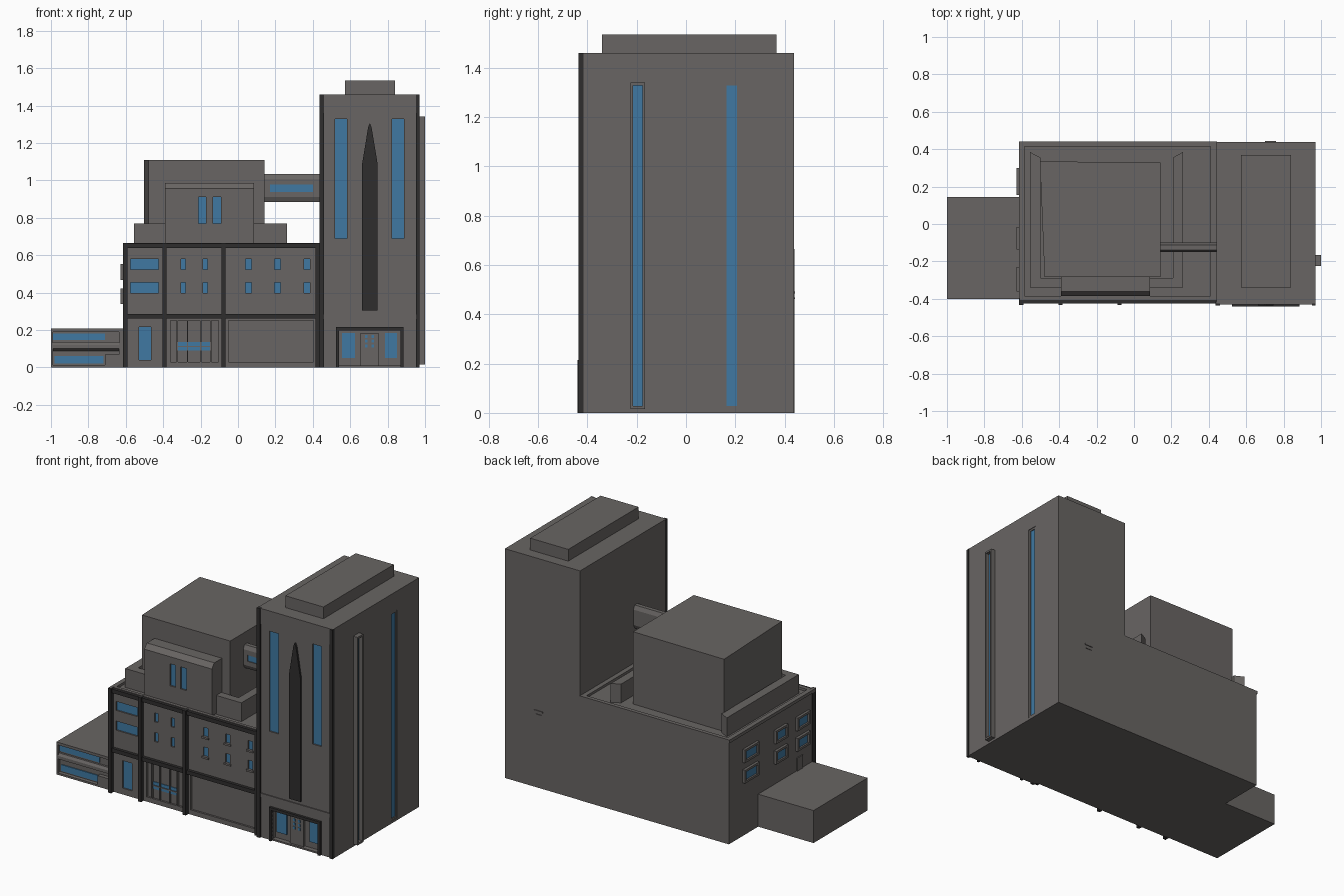
import bpy, bmesh
from mathutils import Vector


def mat(name, col):
    m = bpy.data.materials.new(name)
    m.diffuse_color = (*col, 1)
    return m


WALL = mat("wall_grey", (0.14, 0.13, 0.125))
DARK = mat("dark_trim", (0.028, 0.027, 0.027))
BLUE = mat("blue_glass", (0.05, 0.19, 0.36))


def make(name, bm, material):
    bmesh.ops.recalc_face_normals(bm, faces=bm.faces)
    me = bpy.data.meshes.new(name)
    bm.to_mesh(me)
    bm.free()
    ob = bpy.data.objects.new(name, me)
    me.materials.append(material)
    bpy.context.collection.objects.link(ob)
    return ob


def boxes(name, lst, material=WALL):
    """One object from boxes given as (x0, x1, y0, y1, z0, z1)."""
    bm = bmesh.new()
    for x0, x1, y0, y1, z0, z1 in lst:
        vs = bmesh.ops.create_cube(bm, size=1)["verts"]
        for v in vs:
            v.co = Vector(((x0 + x1) / 2 + v.co.x * (x1 - x0),
                           (y0 + y1) / 2 + v.co.y * (y1 - y0),
                           (z0 + z1) / 2 + v.co.z * (z1 - z0)))
    return make(name, bm, material)


def prism(name, pts, axis, a, b, material=WALL):
    """Extrude a 2D outline along axis 0, 1 or 2 from a to b."""
    bm = bmesh.new()

    def put(p, d):
        c = list(p)
        c.insert(axis, d)
        return bm.verts.new(c)
    f = bm.faces.new([put(p, a) for p in pts])
    ext = bmesh.ops.extrude_face_region(bm, geom=[f])["geom"]
    for v in ext:
        if isinstance(v, bmesh.types.BMVert):
            v.co[axis] = b
    return make(name, bm, material)


def cut(ob, lst):
    cutter = boxes("cutter", lst)
    cutter.hide_render = True
    mod = ob.modifiers.new("cut", "BOOLEAN")
    mod.operation, mod.object, mod.solver = "DIFFERENCE", cutter, "EXACT"
    bpy.context.view_layer.objects.active = ob
    bpy.ops.object.modifier_apply(modifier=mod.name)
    bpy.data.objects.remove(cutter)


def front_windows(ob, name, y, rects, depth=0.012):
    """Recess windows (x0, x1, z0, z1) in a front wall at y and glaze them."""
    cut(ob, [(a, b, y - .02, y + depth, c, d) for a, b, c, d in rects])
    boxes(name, [(a, b, y + depth - .003, y + depth + .004, c, d)
                 for a, b, c, d in rects], BLUE)


# Main hall with shallow roof parapet and ground floor panels
F = -0.405
hall = boxes("main_hall", [(-.61, .445, F, .44, 0, .665)])
cut(hall, [(-.585, .41, -.385, .415, .65, .8)])
cut(hall, [(-.36, -.105, -.5, F + .012, .03, .25),
           (-.05, .405, -.5, F + .012, .03, .25)])
rows = ((.397, .455), (.523, .58))
front_windows(hall, "hall_windows", F,
              [(-.575, -.425, *r) for r in rows]
              + [(x - .012, x + .012, *r) for r in rows for x in (-.292, -.175)]
              + [(x - .016, x + .016, *r) for r in rows for x in (.055, .212, .37)]
              + [(-.53, -.465, .04, .215)])
boxes("shop_window", [(-.32, -.15, F + .008, F + .016, .09, .135)], BLUE)
boxes("shop_window_bars",
      [(x - .004, x + .004, F, F + .014, .03, .25) for x in (-.325, -.27, -.20, -.145)]
      + [(-.325, -.145, F + .003, F + .014, .108, .115)])
boxes("small_window_sills",
      [(x - .024, x + .024, F - .008, F + .002, r[0] - .012, r[0])
       for r in rows for x in (.055, .212, .37)])

# Dark pilasters and bands
boxes("hall_pilasters", [(x - .011, x + .011, -.432, F + .01, 0, .665)
                         for x in (-.603, -.392, -.077)]
      + [(.415, .442, -.425, F + .01, 0, .665)], DARK)
boxes("hall_bands", [(-.61, .44, -.424, F + .01, .26, .285),
                     (-.61, .44, -.424, F + .01, .637, .662)], DARK)
boxes("left_cornice", [(-.615, -.6, -.424, .44, .645, .665)])

# Framed windows on the left wall
side = [(y, z, w) for z in (.38, .51) for y, w in ((.228, .145), (-.075, .12), (-.295, .13))]
frames = boxes("left_window_frames", [(-.627, -.605, y - w / 2, y + w / 2, z - .042, z + .042)
                                      for y, z, w in side])
cut(frames, [(-.7, -.613, y - w / 2 + .015, y + w / 2 - .015, z - .028, z + .028)
             for y, z, w in side])
boxes("left_window_glass", [(-.616, -.61, y - w / 2 + .015, y + w / 2 - .015, z - .028, z + .028)
                            for y, z, w in side], BLUE)
boxes("annex_roof_door", [(-.616, -.605, -.30, -.24, .2, .29)])

# Low annex with banded front
annex = boxes("annex", [(-1, -.605, -.40, .145, 0, .207)])
cut(annex, [(-.99, -.635, -.5, -.375, .012, .19)])
boxes("annex_glass", [(-.99, -.71, -.381, -.37, .145, .18),
                      (-.98, -.72, -.381, -.37, .02, .06)], BLUE)
prism("annex_ledge", [(-.37, .135), (-.388, .135), (-.398, .12), (-.398, .1), (-.37, .085)],
      0, -.99, -.635)
boxes("annex_step", [(-.71, -.63, -.4, -.37, 0, .07)])

# U-shaped terrace wall around the rooftop block
prism("terrace_wall", [(-.557, .385), (-.557, -.34), (.262, -.34), (.262, .385),
                       (.208, .355), (.208, -.29), (-.50, -.29), (-.50, .355)],
      2, .645, .77)

# Rooftop block with slightly skewed left wall
prism("rooftop_block", [(-.478, -.283), (.143, -.283), (.143, .328), (-.503, .335)],
      2, .64, 1.11)

# Projecting bay with chamfered top
bay = prism("rooftop_bay", [(-.27, .655), (-.385, .655), (-.385, .955), (-.36, .985), (-.27, .985)],
            0, -.39, .085)
front_windows(bay, "bay_windows", -.385, [(-.21, -.172, .77, .91), (-.135, -.092, .77, .91)])

# Enclosed bridge to the tower
bridge = prism("bridge", [(-.15, .91), (-.138, .885), (-.112, .885), (-.1, .91),
                          (-.1, 1.008), (-.112, 1.033), (-.138, 1.033), (-.15, 1.008)],
               0, .13, .455)
front_windows(bridge, "bridge_window", -.15, [(.172, .40, .938, .977)], .008)

# Tower and its roof housing
T = -.425
tower = boxes("tower", [(.44, .97, T, .438, 0, 1.46)])
boxes("tower_roof_housing", [(.572, .84, -.34, .368, 1.45, 1.535)])
front_windows(tower, "tower_windows", T,
              [(.518, .582, .69, 1.328), (.823, .887, .69, 1.328)])
boxes("tower_corner_strips", [(.437, .46, -.437, T + .01, 0, 1.46),
                              (.952, .971, -.437, T + .01, 0, 1.46)], DARK)
boxes("tower_bands", [(.46, .952, T - .006, T + .01, 1.36, 1.385),
                      (.46, .952, T - .006, T + .01, .258, .283),
                      (.46, .952, T - .006, T + .01, 1.385, 1.46)])
prism("tower_fin", [(.664, .305), (.746, .305), (.746, 1.09), (.714, 1.285),
                    (.705, 1.305), (.696, 1.285), (.664, 1.09)], 1, -.437, T + .01, DARK)

# Tower entrance
cut(tower, [(.54, .87, -.5, T + .03, .01, .2)])
boxes("entrance_frame", [(.525, .54, -.44, T + .01, 0, .215), (.87, .885, -.44, T + .01, 0, .215),
                         (.525, .885, -.44, T + .01, .197, .215)], DARK)
boxes("entrance_glass", [(.555, .625, T + .022, T + .034, .05, .183),
                         (.785, .85, T + .022, T + .034, .05, .183)], BLUE)
boxes("entrance_door", [(.655, .75, T + .014, T + .034, .01, .185)])
boxes("door_panes", [(x - .007, x + .007, T + .011, T + .02, z - .008, z + .008)
                     for x in (.685, .72) for z in (.115, .14, .165)], BLUE)

# Tall slots on the right wall: one projecting frame, one recessed
pier = boxes("right_projecting_frame", [(.96, 1, -.225, -.167, .015, 1.34)])
cut(pier, [(.973, 1.1, -.215, -.177, .027, 1.328)])
cut(tower, [(.958, 1.1, .155, .217, .015, 1.34)])
inset = boxes("right_recessed_frame", [(.95, .966, .155, .217, .015, 1.34)])
cut(inset, [(.955, 1.1, .165, .207, .027, 1.328)])
boxes("right_glass", [(.97, .976, -.215, -.177, .027, 1.328),
                      (.95, .96, .165, .207, .027, 1.328)], BLUE)

# Small vent ledges on the back wall
boxes("back_vent", [(.70, .76, .43, .443, .485, .492), (.71, .75, .43, .442, .462, .468)])
